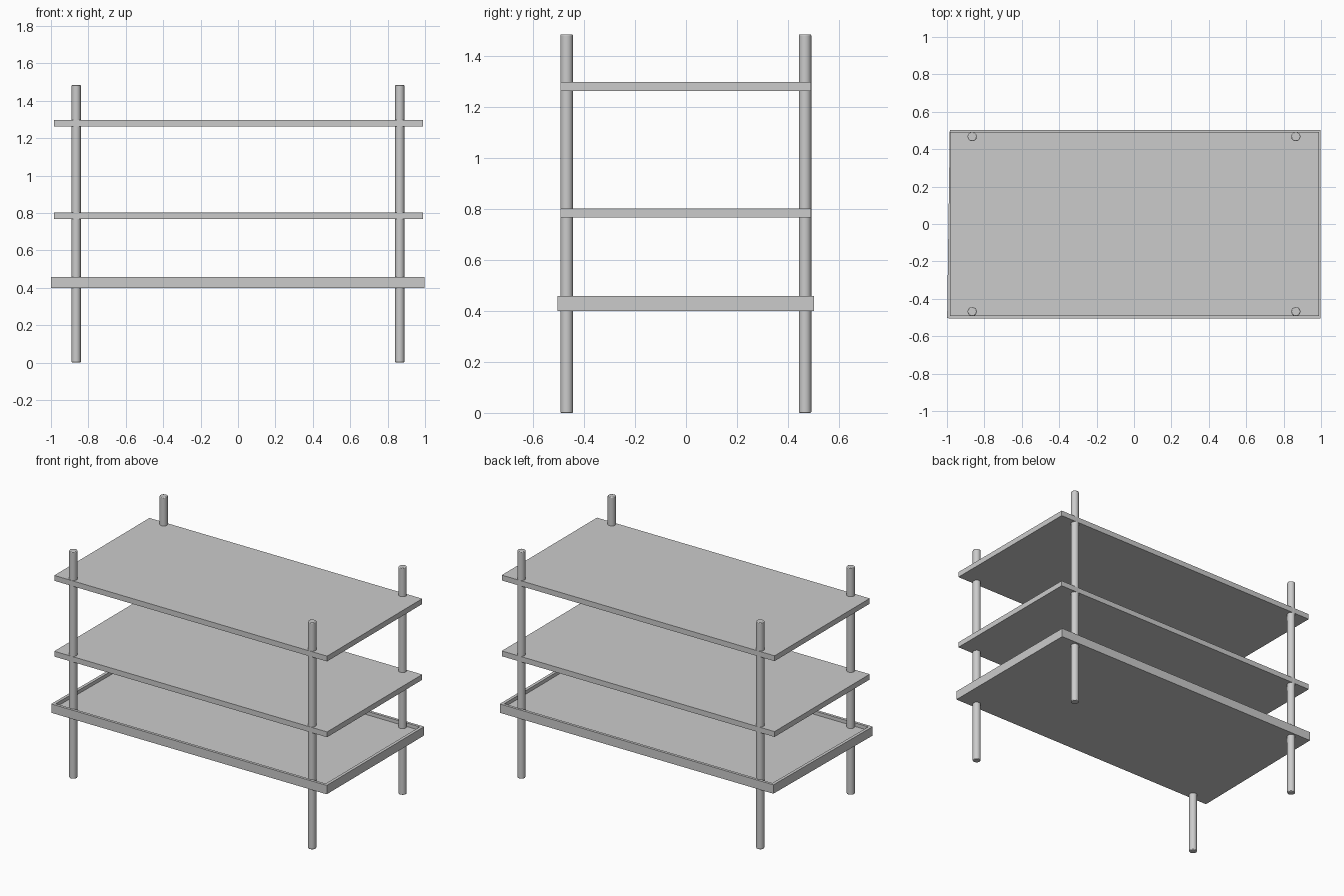
import bpy, math

if "Cube" in bpy.data.objects:
    bpy.data.objects.remove(bpy.data.objects["Cube"])


def box(name, x, y, z, turn=0.0):
    """Box from (min, max) ranges, optionally turned about z."""
    bpy.ops.mesh.primitive_cube_add(
        size=1, location=(sum(x) / 2, sum(y) / 2, sum(z) / 2))
    ob = bpy.context.object
    ob.name = name
    ob.scale = (x[1] - x[0], y[1] - y[0], z[1] - z[0])
    bpy.ops.object.transform_apply(location=False, rotation=False, scale=True)
    ob.rotation_euler.z = turn
    return ob


def post(name, x, y):
    """Round upright with slightly eased ends."""
    bpy.ops.mesh.primitive_cylinder_add(
        vertices=24, radius=0.0245, depth=1.485, location=(x, y, 0.7425))
    ob = bpy.context.object
    ob.name = name
    bev = ob.modifiers.new("eased_ends", 'BEVEL')
    bev.width = 0.004
    bev.segments = 2
    bev.limit_method = 'ANGLE'
    bev.angle_limit = math.radians(40)
    bpy.ops.object.shade_smooth_by_angle(angle=math.radians(30))


# Four corner posts
for side, x in (("left", -0.865), ("right", 0.865)):
    for end, y in (("front", -0.468), ("back", 0.467)):
        post(f"{end}_{side}_post", x, y)

# Three shelf boards
for name, z0 in (("bottom_shelf", 0.400), ("middle_shelf", 0.767), ("top_shelf", 1.263)):
    box(name, (-0.985, 0.99), (-0.493, 0.491), (z0, z0 + 0.035))

# Raised rim around the bottom shelf; the left strip sits slightly askew
rim = (0.400, 0.458)
box("front_rim", (-0.985, 0.99), (-0.505, -0.487), rim)
box("back_rim", (-0.985, 0.99), (0.485, 0.503), rim)
box("right_rim", (0.976, 0.996), (-0.504, 0.502), rim)
box("left_rim", (-0.992, -0.972), (-0.504, 0.502), rim, turn=math.radians(-0.8))
